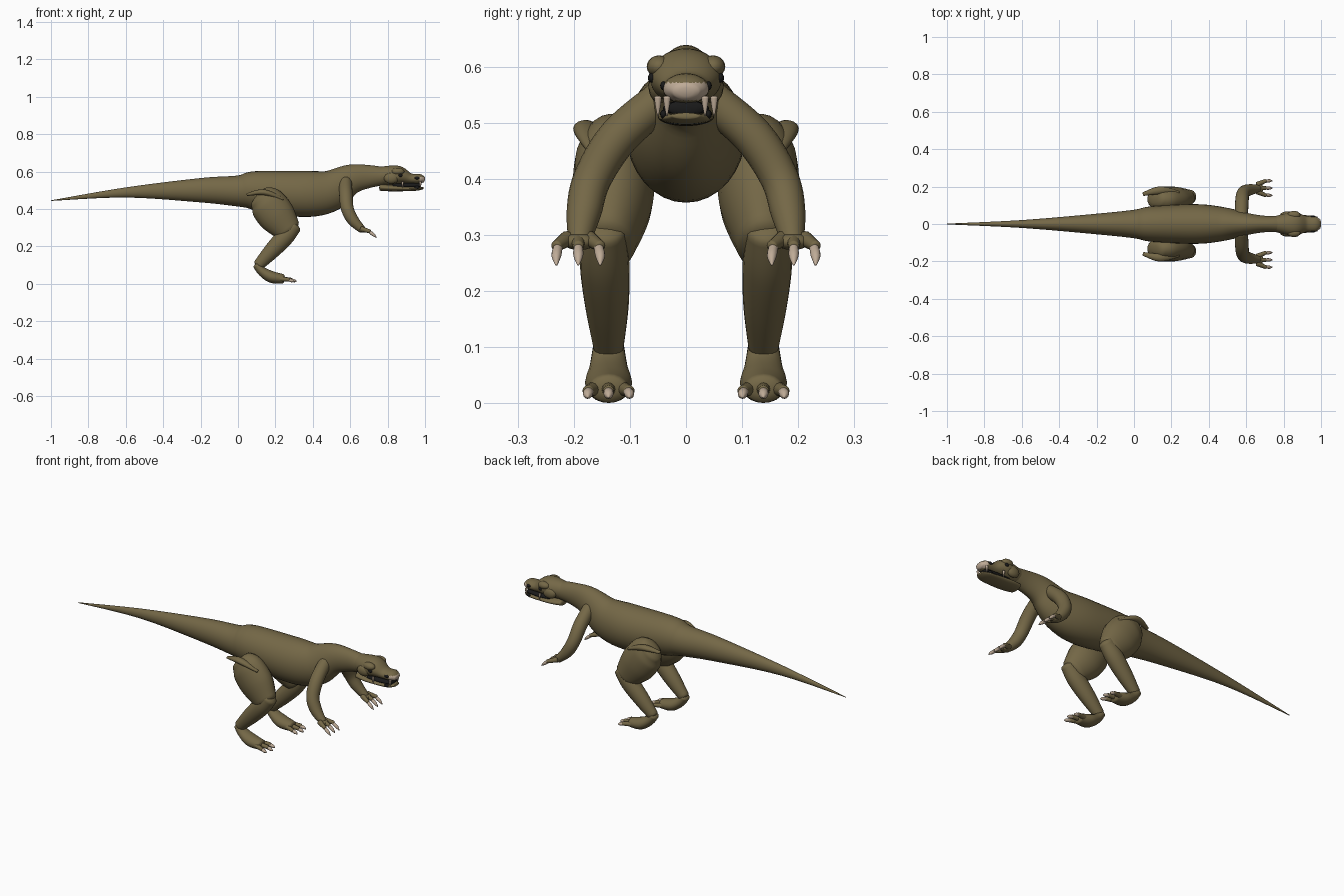
import bpy, bmesh, math
from mathutils import Vector

cube = bpy.data.objects.get("Cube")
if cube:
    bpy.data.objects.remove(cube, do_unlink=True)


def material(name, *rgb):
    mat = bpy.data.materials.new(name)
    mat.use_nodes = True
    mat.diffuse_color = (*rgb, 1)
    shader = mat.node_tree.nodes["Principled BSDF"]
    shader.inputs["Base Color"].default_value = (*rgb, 1)
    return mat


HIDE = material("olive hide", 0.175, 0.137, 0.062)
CLAW = material("beige claw", 0.52, 0.41, 0.31)
BLACK = material("black", 0.01, 0.01, 0.01)
ACROSS = Vector((0, 1, 0))
FORWARD = Vector((1, 0, 0))


def finish(name, bm, mat):
    """Turn a bmesh into a smooth shaded object of one colour."""
    bmesh.ops.recalc_face_normals(bm, faces=bm.faces)
    mesh = bpy.data.meshes.new(name)
    bm.to_mesh(mesh)
    bm.free()
    mesh.materials.append(mat)
    obj = bpy.data.objects.new(name, mesh)
    bpy.context.collection.objects.link(obj)
    bpy.ops.object.select_all(action="DESELECT")
    obj.select_set(True)
    bpy.context.view_layer.objects.active = obj
    bpy.ops.object.shade_smooth_by_angle(angle=math.radians(50))
    return obj


def spline(keys, steps=6):
    """Pass a smooth curve through keys of any dimension."""
    keys = [Vector(key) for key in keys]
    last = len(keys) - 1
    rows = []
    for i in range(last):
        start, end = keys[i], keys[i + 1]
        leave = (end - keys[max(i - 1, 0)]) / 2
        arrive = (keys[min(i + 2, last)] - start) / 2
        for step in range(steps):
            t = step / steps
            ease = t * t * (3 - 2 * t)
            rows.append(start.lerp(end, ease) + leave * t * (1 - t) ** 2 - arrive * t * t * (1 - t))
    return rows + [keys[last]]


def loft(name, sections, mat, axis, sides):
    """Skin ellipses given as centre, radius along axis, radius across it."""
    centres = [section[0] for section in sections]
    directions = [(after - before).normalized() for before, after in
                  zip(centres[:1] + centres[:-1], centres[1:] + centres[-1:])]
    rings = [(*section, direction) for section, direction in zip(sections, directions)]
    # Shallow domes close both ends
    for index, sign in ((0, -1), (len(sections), 1)):
        centre, along, across, direction = rings[min(index, len(sections) - 1) if sign < 0 else -1]
        dome = []
        for angle in (math.pi / 6, math.pi / 3, math.pi / 2.2):
            shift = direction * sign * min(along, across) * math.sin(angle) * 0.4
            shrink = math.cos(angle)
            dome.append((centre + shift, along * shrink, across * shrink, direction))
        rings = dome[::-1] + rings if sign < 0 else rings + dome
    bm = bmesh.new()
    loops = []
    for centre, along, across, direction in rings:
        u = (axis - direction * axis.dot(direction)).normalized()
        v = direction.cross(u)
        turns = [math.tau * k / sides for k in range(sides)]
        loops.append([bm.verts.new(centre + u * along * math.cos(turn) + v * across * math.sin(turn))
                      for turn in turns])
    for lower, upper in zip(loops, loops[1:]):
        for k in range(sides):
            bm.faces.new((lower[k - 1], lower[k], upper[k], upper[k - 1]))
    bm.faces.new(loops[0])
    bm.faces.new(loops[-1])
    return finish(name, bm, mat)


def trunk(name, keys, mat=HIDE):
    """Central part from keys of x, top, bottom and half width."""
    sections = [(Vector((x, 0, (top + bottom) / 2)), width, (top - bottom) / 2)
                for x, top, bottom, width in spline(keys)]
    return loft(name, sections, mat, ACROSS, 32)


def limb(name, keys, side, flat=1, mat=HIDE, axis=ACROSS, sides=20):
    """Side part from keys of x, y, z and radius."""
    sections = [(Vector((x, y * side, z)), radius, radius * flat)
                for x, y, z, radius in spline(keys)]
    return loft(name, sections, mat, axis, sides)


def ball(name, centre, size, side, mat=HIDE):
    bm = bmesh.new()
    bmesh.ops.create_uvsphere(bm, u_segments=16, v_segments=10, radius=1)
    bmesh.ops.scale(bm, vec=size, verts=bm.verts)
    x, y, z = centre
    bmesh.ops.translate(bm, vec=(x, y * side, z), verts=bm.verts)
    return finish(name, bm, mat)


def digit(name, root, knuckle, tip, radius, side):
    """Finger or toe with a tapering claw."""
    root, knuckle, tip = Vector(root), Vector(knuckle), Vector(tip)
    middle = root.lerp(knuckle, 0.5)
    limb(name, [(*root, radius * 1.3), (*middle, radius * 1.1), (*knuckle, radius * 0.9)],
         side, sides=12)
    base, swell = knuckle.lerp(root, 0.2), knuckle.lerp(tip, 0.5)
    limb(name + "_claw", [(*base, radius * 0.7), (*swell, radius * 0.8), (*tip, radius * 0.2)],
         side, mat=CLAW, sides=12)


# Tail, torso and neck
trunk("body", [
    (-1, .446, .443, .002), (-.6, .515, .461, .021), (-.2, .565, .435, .055),
    (0, .579, .413, .076), (.09, .602, .395, .094), (.33, .603, .358, .106),
    (.48, .606, .38, .09), (.6, .638, .475, .06), (.7, .635, .512, .044), (.8, .62, .53, .045)])

# Skull with a pale snout tip
skull = trunk("skull", [
    (.74, .62, .53, .038), (.8, .63, .527, .054), (.86, .629, .53, .064),
    (.92, .591, .533, .043), (.97, .587, .534, .04), (.993, .572, .54, .026)])
skull.data.materials.append(CLAW)
for face in skull.data.polygons:
    if face.center.x > .972 and .54 < face.center.z < .571:
        face.material_index = 1

# Lower jaw and mouth
trunk("lower_jaw", [(.762, .532, .497, .04), (.83, .528, .494, .05),
                    (.95, .519, .497, .044), (.99, .518, .506, .025)])
trunk("mouth_lining", [(.83, .54, .51, .036), (.9, .54, .51, .041), (.97, .54, .512, .034)], BLACK)

for side, label in ((1, "left_"), (-1, "right_")):
    # Face details
    ball(label + "brow", (.855, .048, .6), (.035, .022, .02), side)
    ball(label + "cheek", (.82, .047, .565), (.04, .02, .03), side)
    ball(label + "eye", (.868, .06, .58), (.012, .008, .009), side, BLACK)
    for spot, height in (("nostril", .566), ("lip_spot", .515)):
        ball(label + spot, (.957, .04, height), (.013, .006, .008), side, BLACK)
    for fang, x, y in (("back_fang", .88, .05), ("front_fang", .975, .034)):
        limb(label + fang, [(x, y, .545, .007), (x, y, .53, .005), (x, y, .512, .001)],
             side, mat=CLAW, axis=FORWARD, sides=10)

    # Arm and hand
    limb(label + "arm", [
        (.575, .04, .545, .034), (.577, .12, .475, .036), (.585, .167, .4, .034),
        (.615, .182, .34, .031), (.665, .19, .288, .02)], side, axis=FORWARD)
    ball(label + "palm", (.667, .19, .288), (.024, .03, .015), side)
    for finger, spread in (("inner_finger", -1), ("middle_finger", 0), ("outer_finger", 1)):
        y = .192 + spread * .039
        digit(label + finger, (.66, .192 + spread * .02, .293), (.705, y, .28),
              (.74, y, .247), .011, side)

    # Hind leg
    limb(label + "thigh", [
        (.12, .135, .465, .05), (.155, .13, .43, .069), (.21, .13, .36, .071),
        (.27, .14, .284, .05)], side, flat=1.4)
    limb(label + "hip_fold", [
        (.05, .16, .477, .01), (.14, .18, .489, .021), (.24, .167, .452, .01)], side, flat=0.75)
    limb(label + "shin", [
        (.3, .145, .31, .038), (.25, .145, .25, .044), (.18, .141, .175, .039),
        (.11, .138, .1, .027)], side, flat=1.1)

    # Foot
    limb(label + "foot", [
        (.1, .138, .1, .028), (.13, .138, .065, .034), (.18, .138, .036, .042),
        (.24, .138, .026, .034)], side, flat=0.75)
    for toe, spread in (("inner_toe", -1), ("middle_toe", 0), ("outer_toe", 1)):
        y = .138 + spread * .037
        reach = .285 - abs(spread) * .012
        digit(label + toe, (.21, .138 + spread * .02, .028), (reach, y, .022),
              (reach + .028, y, .011), .011, side)
